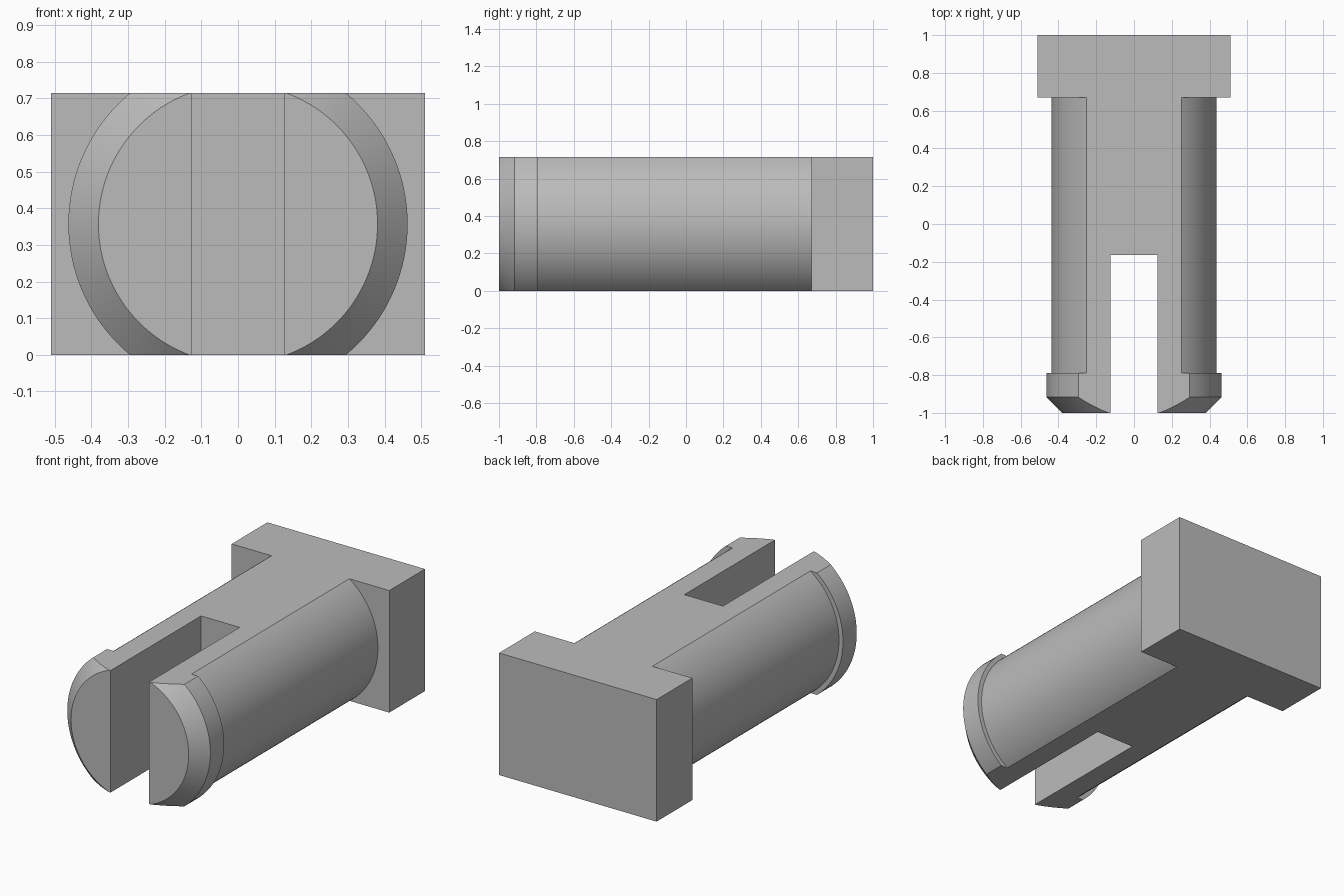
import bpy
import bmesh
import math
from mathutils import Matrix, Vector

if "Cube" in bpy.data.objects:
    bpy.data.objects.remove(bpy.data.objects["Cube"], do_unlink=True)

HEIGHT = 0.714
AXIS_Z = HEIGHT / 2
HEAD_FRONT = 0.67

grey = bpy.data.materials.new("plain grey")
grey.use_nodes = True
colour = (0.5, 0.5, 0.5, 1)
grey.diffuse_color = colour
grey.node_tree.nodes["Principled BSDF"].inputs["Base Color"].default_value = colour


def add_object(name, bm):
    bmesh.ops.recalc_face_normals(bm, faces=bm.faces)
    mesh = bpy.data.meshes.new(name)
    bm.to_mesh(mesh)
    bm.free()
    mesh.materials.append(grey)
    obj = bpy.data.objects.new(name, mesh)
    bpy.context.collection.objects.link(obj)
    return obj


def box(name, low, high):
    low, high = Vector(low), Vector(high)
    bm = bmesh.new()
    matrix = Matrix.Translation((low + high) / 2) @ Matrix.Diagonal((*(high - low), 1))
    bmesh.ops.create_cube(bm, size=1, matrix=matrix)
    return add_object(name, bm)


def lathe(name, profile, sides=128):
    """Turn (radius, y) points around the pin's long axis."""
    bm = bmesh.new()
    rings = []
    for radius, y in profile:
        angles = [math.tau * i / sides for i in range(sides)]
        rings.append([bm.verts.new((radius * math.cos(a), y, AXIS_Z + radius * math.sin(a)))
                      for a in angles])
    for a, b in zip(rings, rings[1:]):
        for i in range(sides):
            j = (i + 1) % sides
            bm.faces.new((a[i], a[j], b[j], b[i]))
    bm.faces.new(rings[0])
    bm.faces.new(rings[-1])
    return add_object(name, bm)


def combine(target, tool, operation):
    tool.hide_render = True
    mod = target.modifiers.new(operation.title(), "BOOLEAN")
    mod.operation = operation
    mod.solver = "EXACT"
    mod.object = tool
    bpy.context.view_layer.objects.active = target
    bpy.ops.object.modifier_apply(modifier=mod.name)
    bpy.data.objects.remove(tool, do_unlink=True)


# Round shaft with a raised lip and a chamfered tip
pin = lathe("split_pin", [(0.381, -1), (0.463, -0.917), (0.463, -0.79),
                          (0.437, -0.79), (0.437, 0.8)])

# Rectangular head, joined to the shaft
combine(pin, box("head", (-0.51, HEAD_FRONT, -0.2), (0.51, 1, HEIGHT + 0.2)), "UNION")

# Flat top and bottom
combine(pin, box("flat_slab", (-2, -2, 0), (2, 2, HEIGHT)), "INTERSECT")

# Slot that splits the tip into two prongs
combine(pin, box("slot", (-0.125, -1.5, -1), (0.125, -0.163, 2)), "DIFFERENCE")

# Smooth the round surfaces, keep the edges sharp
bpy.ops.object.select_all(action="DESELECT")
pin.select_set(True)
bpy.context.view_layer.objects.active = pin
bpy.ops.object.shade_smooth_by_angle(angle=math.radians(25))
